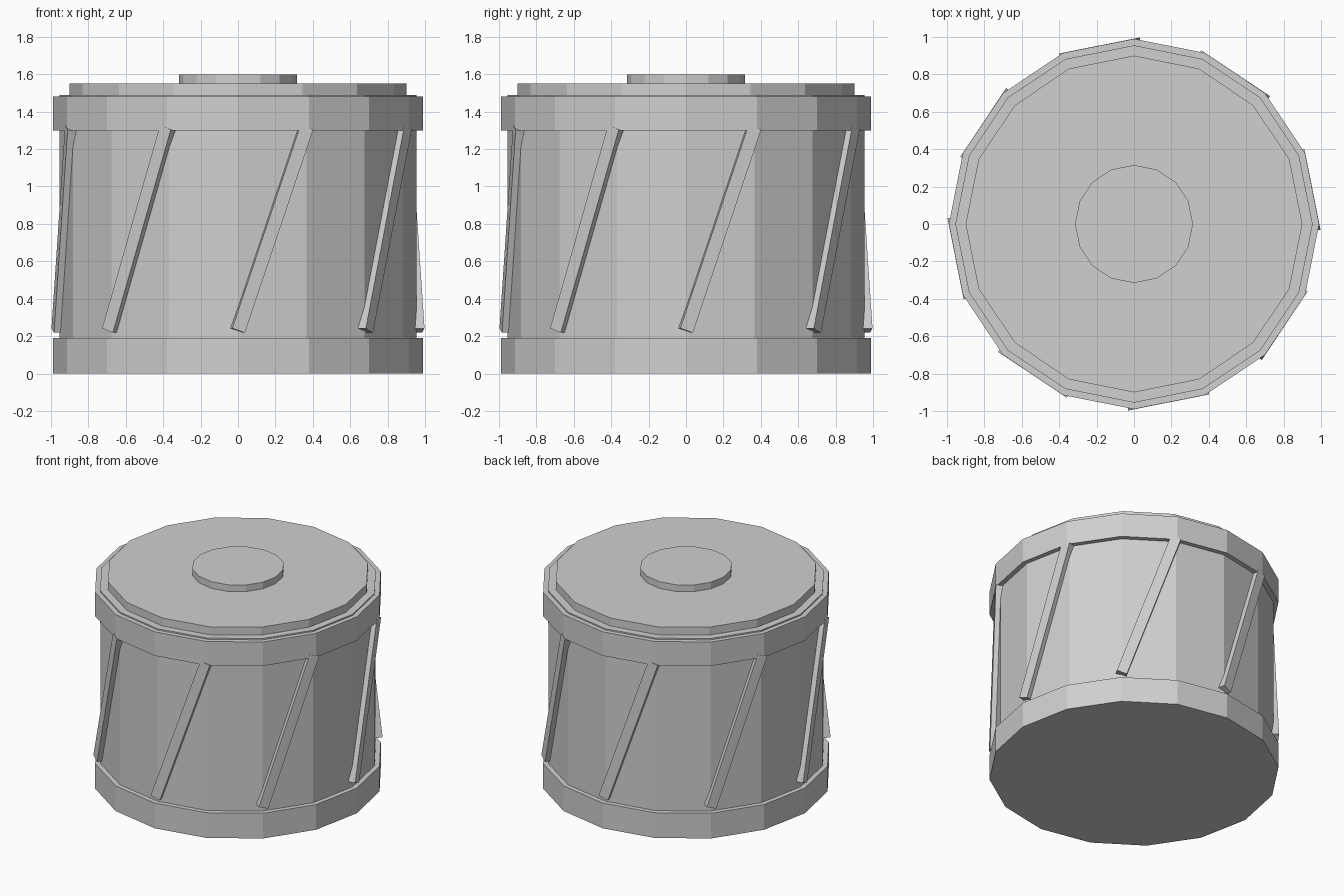
import bpy, bmesh, math
from mathutils import Matrix

old = bpy.data.objects.get("Cube")
if old:
    bpy.data.objects.remove(old, do_unlink=True)

SIDES = 16
GREY = (0.63, 0.63, 0.63, 1.0)

grey = bpy.data.materials.new("plain_grey")
grey.use_nodes = True
grey.diffuse_color = GREY
grey.node_tree.nodes["Principled BSDF"].inputs["Base Color"].default_value = GREY


def add_object(name, bm):
    mesh = bpy.data.meshes.new(name)
    bm.to_mesh(mesh)
    bm.free()
    mesh.materials.append(grey)
    obj = bpy.data.objects.new(name, mesh)
    bpy.context.collection.objects.link(obj)
    return obj


def disc(name, radius, bottom, top):
    """Flat-sided cylinder with a corner on each axis."""
    bm = bmesh.new()
    bmesh.ops.create_cone(bm, cap_ends=True, segments=SIDES, radius1=radius,
                          radius2=radius, depth=top - bottom,
                          matrix=Matrix.Translation((0, 0, (top + bottom) / 2)))
    return add_object(name, bm)


# Stacked body
disc("base_ring", 0.99, 0, 0.19)
disc("drum", 0.955, 0.1, 1.49)
disc("top_ring", 0.99, 1.3, 1.48)
disc("lid", 0.9, 1.45, 1.55)
disc("lid_knob", 0.315, 1.5, 1.6)

# Slanted bars, one on every second side of the drum
BARS = 8
low, high = (-0.19, 0.23), (0.182, 1.315)
run, rise = high[0] - low[0], high[1] - low[1]
inner, outer, width = 0.905, 0.972, 0.073
tilt = Matrix.Rotation(-math.atan2(run, rise), 4, 'X')
size = Matrix.Diagonal((outer - inner, width, math.hypot(run, rise), 1))
place = Matrix.Translation(((inner + outer) / 2, (low[0] + high[0]) / 2,
                            (low[1] + high[1]) / 2))
for i in range(BARS):
    turn = Matrix.Rotation(math.tau * i / BARS + math.pi / SIDES, 4, 'Z')
    bm = bmesh.new()
    bmesh.ops.create_cube(bm, size=1, matrix=turn @ place @ tilt @ size)
    add_object(f"slanted_bar_{i + 1}", bm)
